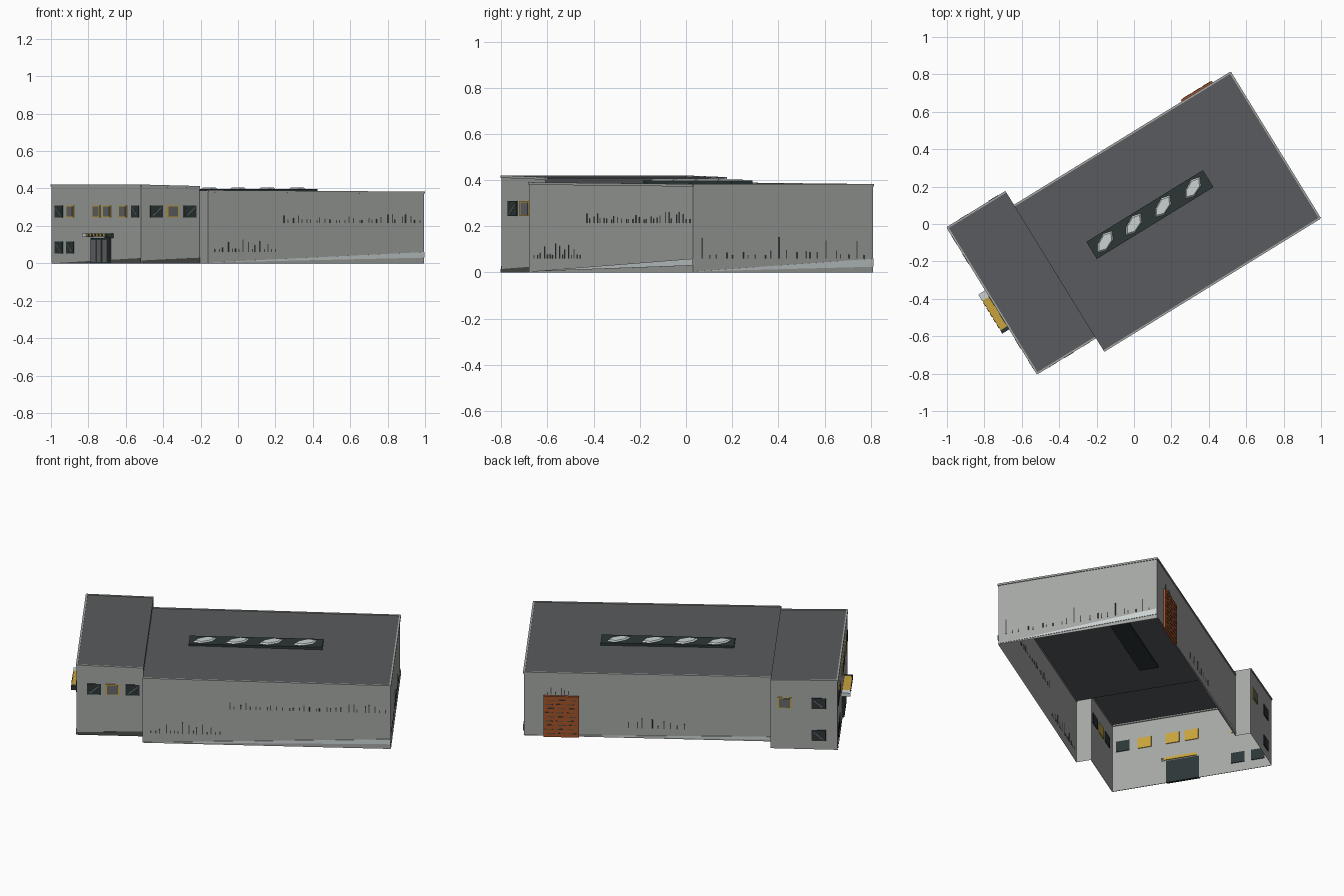
import bpy, bmesh, math, random
from mathutils import Matrix

if "Cube" in bpy.data.objects:
    bpy.data.objects.remove(bpy.data.objects["Cube"])

random.seed(4)
TURN = Matrix.Rotation(math.radians(31.6), 4, 'Z')   # the building stands askew

def mat(name, r, g, b):
    m = bpy.data.materials.new(name)
    m.diffuse_color = (r, g, b, 1)
    m.use_nodes = True
    m.node_tree.nodes["Principled BSDF"].inputs["Base Color"].default_value = m.diffuse_color
    return m

WALL = mat("wall grey", .37, .385, .37)
ROOF = mat("roof slate", .098, .105, .112)
PALE = mat("pale band", .60, .65, .65)
STAIN = mat("stain grey", .075, .08, .075)
GLASS = mat("dark glass", .025, .037, .037)
PANE = mat("pane grey", .13, .135, .14)
YELLOW = mat("yellow", .58, .37, .045)
RUST = mat("rust orange", .36, .085, .022)

# Walls: (s, d, z) = along the wall, outward, up
HALL_U0, HALL_U1, HALL_V0, HALL_V1 = -.493, .864, -.495, .42
ANX_U0, ANX_V0, ANX_V1 = -.86, -.41, .507
SIDES = {
    "hall_front": lambda s, d, z: (s, HALL_V0 - d, z),
    "hall_back": lambda s, d, z: (s, HALL_V1 + d, z),
    "hall_end": lambda s, d, z: (HALL_U1 + d, s, z),
    "annex_entry": lambda s, d, z: (ANX_U0 - d, s, z),
    "annex_front": lambda s, d, z: (s, ANX_V0 - d, z),
    "annex_back": lambda s, d, z: (s, ANX_V1 + d, z),
    "flat": lambda s, d, z: (s, d, z),
}

class Part:
    """Collects simple solids and sheets into one object."""
    def __init__(self, name, material):
        self.name, self.material, self.bm = name, material, bmesh.new()

    def sheet(self, pts):
        self.bm.faces.new([self.bm.verts.new(p) for p in pts])
        return self

    def prism(self, side, outline, d0, d1):
        """Extrude an (s, z) outline from depth d0 to d1 on a wall."""
        f = SIDES[side]
        a = [self.bm.verts.new(f(s, d0, z)) for s, z in outline]
        b = [self.bm.verts.new(f(s, d1, z)) for s, z in outline]
        self.bm.faces.new(a)
        self.bm.faces.new(b)
        for i in range(len(a)):
            j = (i + 1) % len(a)
            self.bm.faces.new((a[i], a[j], b[j], b[i]))
        return self

    def box(self, side, s0, s1, d0, d1, z0, z1):
        return self.prism(side, [(s0, z0), (s1, z0), (s1, z1), (s0, z1)], d0, d1)

    def done(self):
        bmesh.ops.recalc_face_normals(self.bm, faces=self.bm.faces)
        me = bpy.data.meshes.new(self.name)
        self.bm.to_mesh(me)
        self.bm.free()
        me.transform(TURN)
        me.materials.append(self.material)
        bpy.context.collection.objects.link(bpy.data.objects.new(self.name, me))

def hall_z(u):      # both roofs fall slightly along the building
    return .388 - .008 * (u - HALL_U0) / (HALL_U1 - HALL_U0)

def annex_z(u):
    return .418 - .008 * (u - ANX_U0) / (HALL_U0 - ANX_U0)

# Wall shells, open underneath and open to each other
def shell(name, path, height):
    p = Part(name, WALL)
    for (u0, v0), (u1, v1) in zip(path, path[1:]):
        p.sheet([(u0, v0, 0), (u1, v1, 0), (u1, v1, height(u1)), (u0, v0, height(u0))])
    bmesh.ops.remove_doubles(p.bm, verts=p.bm.verts, dist=1e-5)
    p.done()

shell("hall_walls", [(HALL_U0, ANX_V0), (HALL_U0, HALL_V0), (HALL_U1, HALL_V0),
                     (HALL_U1, HALL_V1), (HALL_U0, HALL_V1)], hall_z)
shell("annex_walls", [(HALL_U0, ANX_V0), (ANX_U0, ANX_V0), (ANX_U0, ANX_V1),
                      (HALL_U0, ANX_V1), (HALL_U0, HALL_V1)], annex_z)

# Roofs, with the low step between them
def roof(name, u0, u1, v0, v1, height):
    p = Part(name, ROOF)
    p.sheet([(u0, v0, height(u0)), (u1, v0, height(u1)), (u1, v1, height(u1)), (u0, v1, height(u0))])
    return p

roof("hall_roof", HALL_U0, HALL_U1, HALL_V0, HALL_V1, hall_z).done()
annex = roof("annex_roof", ANX_U0, HALL_U0, ANX_V0, ANX_V1, annex_z)
annex.sheet([(HALL_U0, ANX_V0, .388), (HALL_U0, HALL_V1, .388),
             (HALL_U0, HALL_V1, .41), (HALL_U0, ANX_V0, .41)]).done()

# Thin edging along the roofs
edge = Part("roof_edging", WALL)
for side, s0, s1, h in (("hall_front", HALL_U0, HALL_U1, hall_z), ("hall_back", HALL_U0, HALL_U1, hall_z),
                        ("annex_front", ANX_U0, HALL_U0, annex_z), ("annex_back", ANX_U0, HALL_U0, annex_z)):
    edge.prism(side, [(s0, h(s0) - .008), (s1, h(s1) - .008), (s1, h(s1) + .003), (s0, h(s0) + .003)], -.006, .004)
edge.box("hall_end", HALL_V0, HALL_V1, -.006, .004, .372, .383)
edge.box("annex_entry", ANX_V0, ANX_V1, -.006, .004, .41, .421)
edge.done()

# Skylight slab and its six-sided domes
Part("skylight_slab", GLASS).box("flat", -.267, .465, -.055, .052, .374, .398).done()
dome = Part("skylight_domes", PALE)
hexagon = [(.037, .059), (.043, .01), (.005, -.048), (-.043, -.062), (-.043, -.016), (-.01, .043)]
back = TURN.to_2x2().inverted()
from mathutils import Vector
for u in (-.18, 0, .183, .371):
    rim = [back @ Vector(p) for p in hexagon]
    low = [(u + p.x, p.y, .397) for p in rim]
    top = [(u + p.x * .8, p.y * .8, .405) for p in rim]
    dome.sheet(top)
    for i in range(6):
        j = (i + 1) % 6
        dome.sheet([low[i], low[j], top[j], top[i]])
bmesh.ops.remove_doubles(dome.bm, verts=dome.bm.verts, dist=1e-5)
dome.done()

# Windows: (wall, centre, storey, lit); lit ones have a yellow frame
UP, DOWN = .277, .085
windows = [("annex_entry", s, UP, lit) for s, lit in
           ((.428, 0), (.313, 1), (.046, 1), (-.063, 1), (-.225, 1), (-.35, 0))]
windows += [("annex_entry", .428, DOWN, 0), ("annex_entry", .313, DOWN, 0)]
windows += [("annex_front", -.765, UP, 0), ("annex_front", -.663, UP, 1), ("annex_front", -.554, UP, 0)]
windows += [("annex_back", -.57, UP, 1), ("annex_back", -.757, UP, 0), ("annex_back", -.757, DOWN, 0)]
dark = Part("dark_windows", GLASS)
frames = Part("yellow_window_frames", YELLOW)
panes = Part("window_panes", PANE)
for side, s, z, lit in windows:
    w, h = .039, .032
    (frames if lit else dark).box(side, s - w, s + w, -.004, .004, z - h, z + h)
    if lit:
        panes.box(side, s - w + .010, s + w - .008, .004, .006, z - h + .004, z + h - .006)
    else:       # slanted glint
        panes.prism(side, [(s - .028, z - .022), (s - .016, z - .022), (s + .028, z + .016), (s + .028, z + .024)],
                    .004, .005)
for p in (dark, frames, panes):
    p.done()

# Entrance door with leaves and striped canopy
Part("entrance_door", GLASS).box("annex_entry", -.10, .09, -.004, .012, 0, .135).done()
leaves = Part("entrance_leaves", PANE)
for s in (-.085, -.025, .035):
    leaves.box("annex_entry", s, s + .045, .012, .014, .008, .125)
leaves.done()
tilt = lambda s: .140 + .03 * (s + .13) * .5
Part("canopy", YELLOW).prism("annex_entry", [(-.11, .142), (.075, .142), (.075, .158), (-.11, .158)], -.006, .045).done()
Part("canopy_pale_end", PALE).box("annex_entry", .075, .115, 0, .047, .140, .160).done()
stripes = Part("canopy_stripes", GLASS)
stripes.box("annex_entry", -.13, -.11, 0, .047, .136, .160)
for i in range(5):
    s = -.095 + i * .034
    stripes.prism("annex_entry", [(s, .142), (s + .014, .142), (s + .022, .158), (s + .008, .158)], .045, .048)
stripes.done()

# Roller door with dark slots
Part("roller_door", RUST).box("hall_back", .56, .755, -.004, .014, 0, .245).done()
slots = Part("roller_door_slots", STAIN)
for row in range(9):
    for col in range(3):
        s = .575 + col * .06 + (row % 2) * .012
        slots.box("hall_back", s, s + .04, .014, .016, .02 + row * .025, .024 + row * .025)
slots.done()

# Pale wedge bands at the foot of the hall, dark ones at the annex
bands = Part("hall_foot_bands", PALE)
bands.prism("hall_front", [(HALL_U0, .004), (HALL_U1, .03), (HALL_U1, .06)], .001, .004)
bands.prism("hall_end", [(HALL_V0, .004), (HALL_V1, .025), (HALL_V1, .06)], .001, .004)
bands.prism("hall_back", [(HALL_U1, .004), (HALL_U0, .012), (HALL_U0, .03)], .001, .004)
bands.done()
foot = Part("annex_foot_bands", STAIN)
foot.prism("annex_front", [(ANX_U0, 0), (HALL_U0, 0), (HALL_U0, .03), (ANX_U0, .015)], .001, .003)
foot.prism("annex_entry", [(ANX_V1, 0), (ANX_V0, 0), (ANX_V0, .028)], .001, .003)
foot.done()

# Streaks running through the hall walls
streaks = Part("wall_streaks", STAIN)
for side, s0, s1, base, tall, n in (("hall_front", -.46, -.06, .06, .06, 16), ("hall_front", -.04, .85, .215, .035, 30),
                                    ("hall_end", -.47, .40, .06, .08, 22), ("hall_back", -.05, .30, .06, .05, 9),
                                    ("hall_back", .60, .74, .25, .03, 6)):
    for i in range(n):
        s = s0 + (s1 - s0) * (i + random.uniform(.2, .8)) / n
        streaks.box(side, s, s + .006, -.002, .002, base, base + .015 + tall * random.random() ** 2)
streaks.done()
